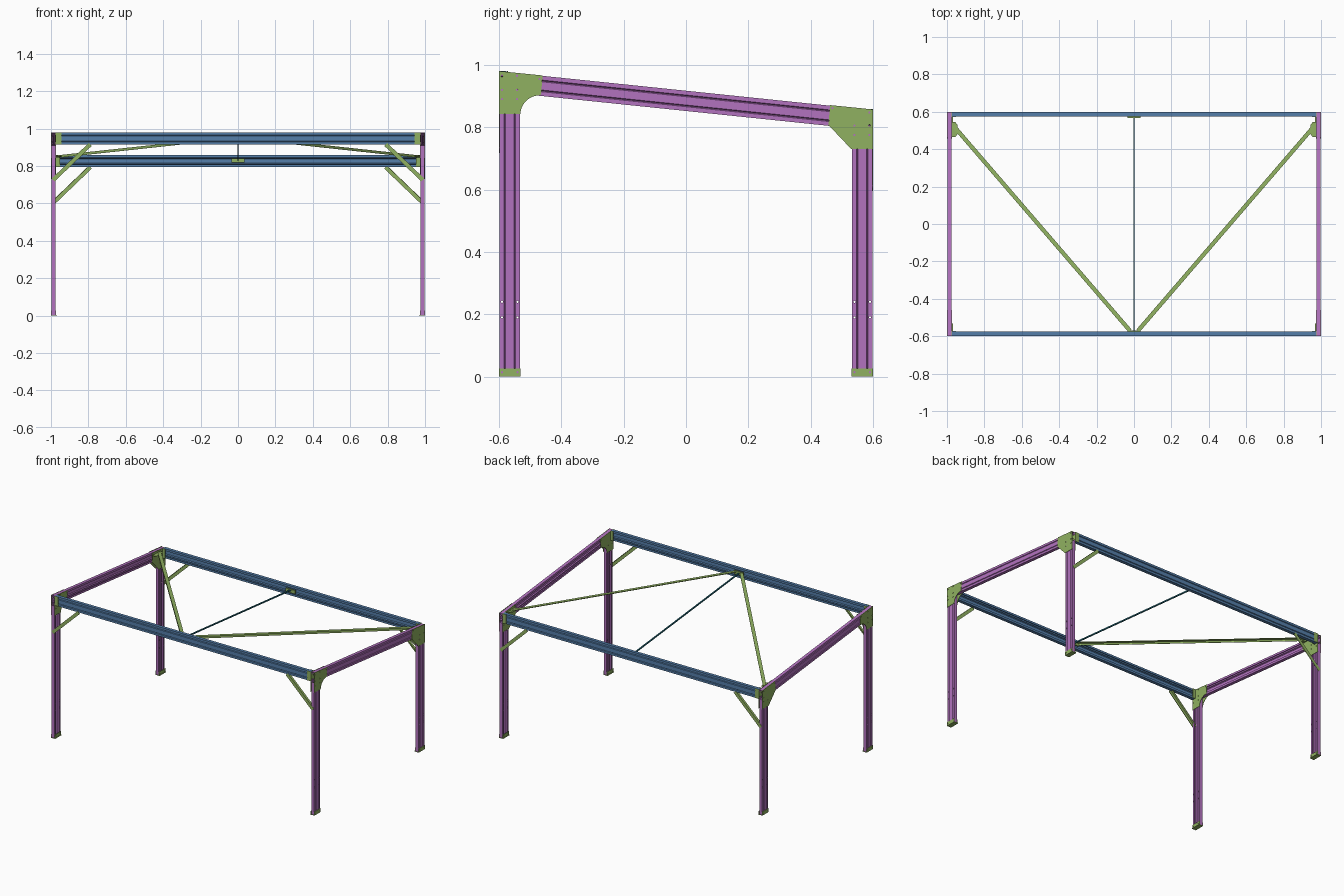
import bpy, bmesh
from math import sin, cos, pi
from mathutils import Vector, Matrix

if "Cube" in bpy.data.objects:
    bpy.data.objects.remove(bpy.data.objects["Cube"])

X, Y, Z = Vector((1, 0, 0)), Vector((0, 1, 0)), Vector((0, 0, 1))
cutters = []


def material(name, rgb):
    m = bpy.data.materials.new(name)
    m.diffuse_color = (*rgb, 1)
    m.use_nodes = True
    m.node_tree.nodes["Principled BSDF"].inputs["Base Color"].default_value = m.diffuse_color
    return m


PURPLE = material("purple", (0.45, 0.17, 0.52))
BLUE = material("blue", (0.09, 0.21, 0.40))
GREEN = material("green", (0.28, 0.44, 0.12))
TEAL = material("teal", (0.02, 0.16, 0.21))


def add(name, bm, mat=None):
    me = bpy.data.meshes.new(name)
    bm.to_mesh(me)
    bm.free()
    ob = bpy.data.objects.new(name, me)
    bpy.context.collection.objects.link(ob)
    if mat:
        me.materials.append(mat)
    return ob


def sweep(name, prof, p0, p1, u, v, mat, closed=True, holes=(), mirror=True):
    """Extrude a 2D profile (along axes u, v) from p0 to p1."""
    bm = bmesh.new()
    rings = [[bm.verts.new(Vector(p) + u * a + v * b) for a, b in prof] for p in (p0, p1)]
    n = len(prof)
    for i in range(n if closed else n - 1):
        j = (i + 1) % n
        bm.faces.new((rings[0][i], rings[0][j], rings[1][j], rings[1][i]))
    if closed:
        bm.faces.new(rings[0])
        bm.faces.new(rings[1])
    bmesh.ops.recalc_face_normals(bm, faces=bm.faces)
    ob = add(name, bm, mat)
    if not closed:
        s = ob.modifiers.new("sheet", 'SOLIDIFY')
        s.thickness, s.offset, s.use_even_offset = T, 0, True
    if holes:
        cb = bmesh.new()
        for y, z in holes:
            bmesh.ops.create_cone(cb, cap_ends=True, segments=10, radius1=0.0035, radius2=0.0035, depth=0.1,
                                  matrix=Matrix.Translation((0.99, y, z)) @ Matrix.Rotation(pi / 2, 4, 'Y'))
        c = add(name + "_cutter", cb)
        c.hide_render = True
        cutters.append(c)
        b = ob.modifiers.new("holes", 'BOOLEAN')
        b.operation, b.object, b.solver = 'DIFFERENCE', c, 'EXACT'
    if mirror:
        ob.modifiers.new("mirror", 'MIRROR')
    return ob


def box(name, lo, hi, mat=GREEN, holes=(), mirror=True):
    prof = [(lo[1], lo[2]), (hi[1], lo[2]), (hi[1], hi[2]), (lo[1], hi[2])]
    return sweep(name, prof, (lo[0], 0, 0), (hi[0], 0, 0), Y, Z, mat, True, holes, mirror)


# Lipped channel with two stiffening grooves in the web
T, H, D = 0.0025, 0.065, 0.022
a = T / 2
half = [(0.014, D - a), (a, D - a), (a, a), (0.013, a), (0.0165, 0.007), (0.02, a)]
CHANNEL = half + [(H - p, q) for p, q in reversed(half)]


def angle(w, h, t=0.003):
    return [(-w / 2, 0), (w / 2, 0), (w / 2, t), (-w / 2 + t, t), (-w / 2 + t, h), (-w / 2, h)]


# Posts and feet
for tag, y0, top in (("front", -0.598, 0.91), ("rear", 0.533, 0.792)):
    ys = (y0 + 0.008, y0 + H - 0.008)
    sweep(tag + "_post", CHANNEL, (0.997, y0, 0.003), (0.997, y0, top), Y, -X, PURPLE, False,
          [(y, z) for y in ys for z in (0.19, 0.24)])
    box(tag + "_foot_plate", (0.968, y0 - 0.002, 0), (1, y0 + H + 0.002, 0.004))
    for side, x in (("outer", 0.9975), ("inner", 0.972)):
        box(f"{tag}_foot_{side}_cleat", (x, y0 - 0.002, 0.003), (x + 0.0025, y0 + H + 0.002, 0.026),
            holes=[(y, 0.014) for y in ys])

# Sloping side rafters
sweep("side_rafter", CHANNEL, (0.997, -0.598, 0.914), (0.997, 0.598, 0.79), Z, -X, PURPLE, False)

# Front and rear cross beams
sweep("front_beam", CHANNEL, (-0.972, -0.598, 0.915), (0.972, -0.598, 0.915), Z, Y, BLUE, False, mirror=False)
sweep("rear_beam", CHANNEL, (-0.972, 0.598, 0.794), (0.972, 0.598, 0.794), Z, -Y, BLUE, False, mirror=False)

# Corner gussets on both faces of each side frame
arc = [(-0.465 - 0.066 * cos(k * pi / 20), 0.843 + 0.06 * sin(k * pi / 20)) for k in range(11)]
front_gusset = [(-0.6, 0.843), (-0.6, 0.98), (-0.46, 0.966)] + arc[::-1]
front_holes = [(-0.59, 0.92), (-0.59, 0.89), (-0.59, 0.965), (-0.542, 0.965), (-0.542, 0.92), (-0.542, 0.89),
               (-0.47, 0.955)]
rear_gusset = [(0.462, 0.871), (0.6, 0.857), (0.6, 0.73), (0.53, 0.73), (0.457, 0.807)]
rear_holes = [(0.47, 0.861), (0.54, 0.805), (0.54, 0.775), (0.588, 0.805), (0.588, 0.775), (0.588, 0.847)]
for tag, prof, holes in (("front", front_gusset, front_holes), ("rear", rear_gusset, rear_holes)):
    for side, x in (("outer", 0.9975), ("inner", 0.972)):
        sweep(f"{tag}_{side}_gusset", prof, (x, 0, 0), (x + 0.0025, 0, 0), Y, Z, GREEN, True, holes)

# Beam end brackets and knee braces, front and rear
for tag, s, z0, brace in (("front", -1, 0.915, 0.725), ("rear", 1, 0.794, 0.603)):
    f = sorted((s * 0.6, s * 0.597))
    box(tag + "_beam_end_plate", (0.945, f[0], z0), (0.974, f[1], z0 + H))
    r = sorted((s * 0.574, s * 0.571))
    box(tag + "_beam_end_cleat", (0.953, r[0], z0), (0.973, r[1], z0 + H))
    d = Vector((-1, 0, 1)).normalized()
    sweep(tag + "_knee_brace", angle(0.022, 0.016), (0.988, s * 0.6, brace), (0.79, s * 0.6, brace + 0.19),
          d.cross(Y), -s * Y, GREEN)

# Diagonal roof braces with rear corner plates
p, q = Vector((0.965, 0.525, 0.856)), Vector((0.022, -0.57, 0.958))
side = (q - p).cross(Z).normalized()
sweep("roof_brace", angle(0.022, 0.014), p, q, side, -Z, GREEN)
plate = [(0.974, 0.465), (0.974, 0.545), (0.955, 0.545), (0.944, 0.53), (0.944, 0.48), (0.955, 0.465)]
sweep("roof_brace_plate", plate, (0, 0, 0.849), (0, 0, 0.852), X, Y, GREEN)

# Central tie and its cleats
sq = [(-0.004, -0.004), (0.004, -0.004), (0.004, 0.004), (-0.004, 0.004)]
sweep("centre_tie", sq, (0, -0.575, 0.948), (0, 0.575, 0.833), X, Z, TEAL, mirror=False)
box("front_tie_cleat", (-0.035, -0.577, 0.937), (0.035, -0.569, 0.962), mirror=False)
box("rear_tie_cleat", (-0.035, 0.567, 0.817), (0.035, 0.577, 0.84), mirror=False)

# Bake modifiers and drop the cutters
bpy.context.view_layer.update()
dg = bpy.context.evaluated_depsgraph_get()
parts = [o for o in bpy.data.objects if o not in cutters]
baked = [(o, bpy.data.meshes.new_from_object(o.evaluated_get(dg))) for o in parts]
for o, me in baked:
    o.modifiers.clear()
    o.data = me
for c in cutters:
    bpy.data.objects.remove(c)
